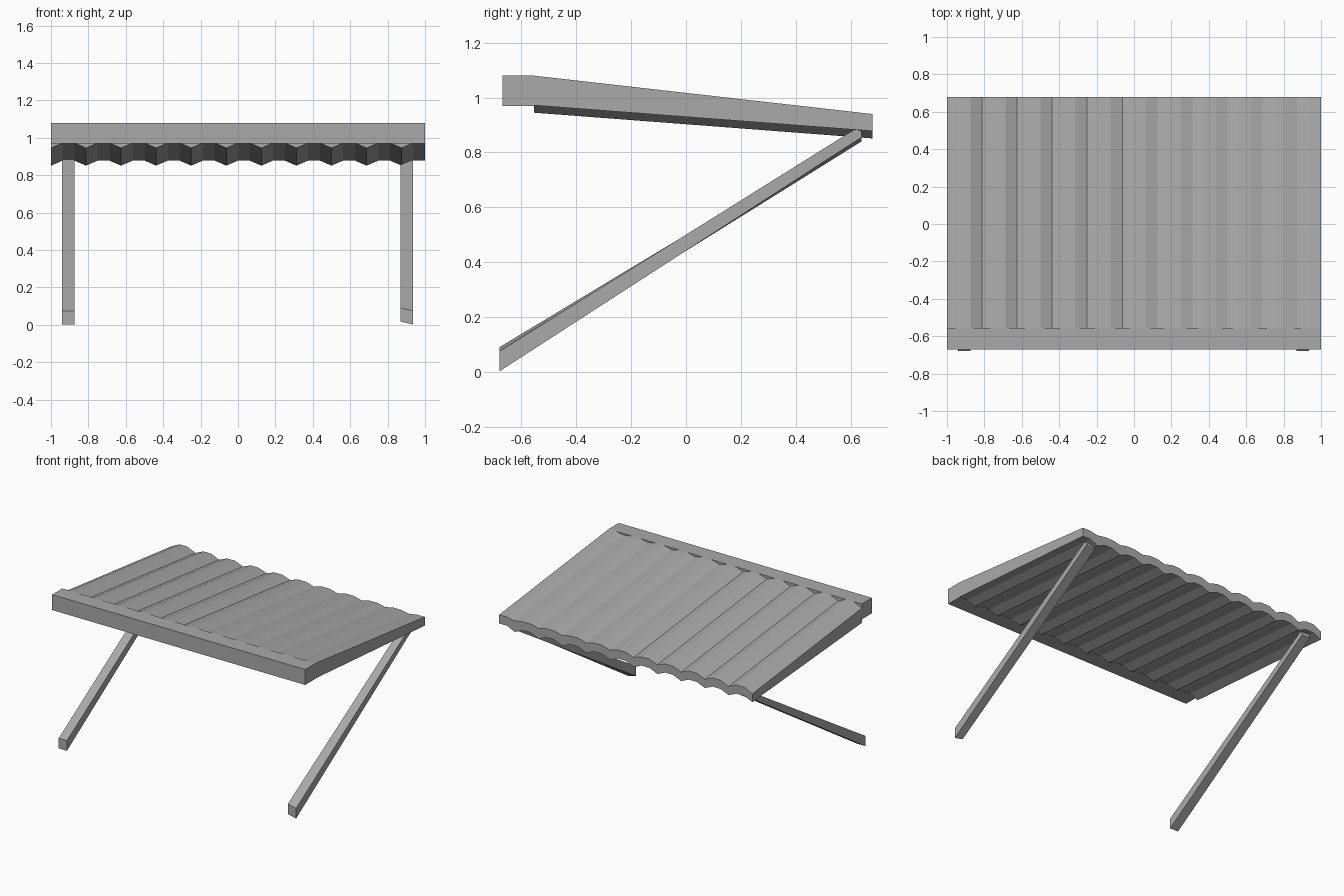
import bpy

cube = bpy.data.objects.get("Cube")
if cube:
    bpy.data.objects.remove(cube, do_unlink=True)

grey = bpy.data.materials.new("weathered grey")
grey.use_nodes = True
colour = (0.4, 0.4, 0.4, 1)
grey.diffuse_color = colour
grey.node_tree.nodes["Principled BSDF"].inputs["Base Color"].default_value = colour


def add_mesh(name, verts, faces):
    mesh = bpy.data.meshes.new(name)
    mesh.from_pydata(verts, [], faces)
    mesh.materials.append(grey)
    obj = bpy.data.objects.new(name, mesh)
    bpy.context.collection.objects.link(obj)
    return obj


def loft(name, rings):
    """Join a row of four-cornered rings into a closed solid."""
    verts = [v for ring in rings for v in ring]
    last = len(verts) - 4
    faces = [(3, 2, 1, 0), tuple(range(last, last + 4))]
    for a in range(0, last, 4):
        for k in range(4):
            n = (k + 1) % 4
            faces.append((a + k, a + n, a + n + 4, a + k + 4))
    return add_mesh(name, verts, faces)


FRONT, JOINT, BACK = -0.67, -0.555, 0.68

# Front beam along the high edge of the roof
loft("front_beam", [[(x, FRONT, 0.97), (x, JOINT, 0.97),
                     (x, JOINT, 1.08), (x, FRONT, 1.08)] for x in (-1, 1)])

# Corrugated roof: flat ridges with V-shaped valleys, shallower on top to +x
steps = 32
rings = []
for i in range(steps + 1):
    x = -1 + 2 * i / steps
    valley = 1 if i % 3 == 0 else 0
    under = 0.027 * valley
    over = (0.02 - 0.01 * x) * valley
    rings.append([(x, JOINT, 0.972 - under), (x, BACK, 0.878 - under),
                  (x, BACK, 0.94 - over), (x, JOINT, 1.08 - over)])
loft("corrugated_roof", rings)


# Diagonal struts from the wall foot to the low edge of the roof
def strut(name, inner, outer, twist):
    rings = []
    for x, lift in sorted([(inner, twist), (outer, 0)]):
        rings.append([(x, -0.68, 0.002 + lift), (x, 0.64, 0.855 - lift),
                      (x, 0.64, 0.9 - lift), (x, -0.68, 0.075 + lift)])
    loft(name, rings)


strut("left_strut", 0.87, 0.935, 0.015)
strut("right_strut", -0.875, -0.94, 0)
